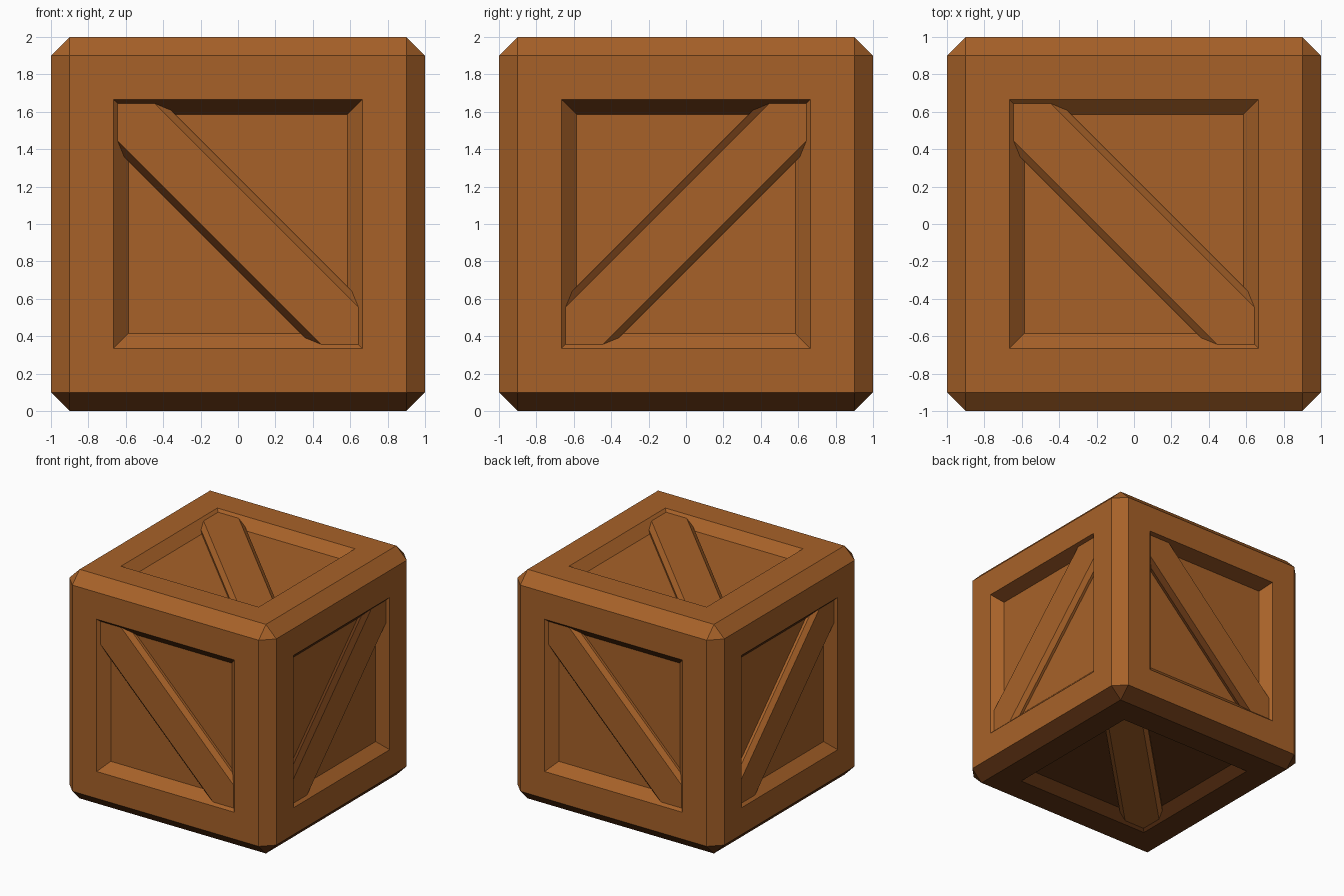
import bpy, bmesh, math
from mathutils import Vector, Matrix

if "Cube" in bpy.data.objects:
    bpy.data.objects.remove(bpy.data.objects["Cube"])


def material(name, rgb):
    mat = bpy.data.materials.new(name)
    mat.diffuse_color = (*rgb, 1)
    mat.use_nodes = True
    mat.node_tree.nodes["Principled BSDF"].inputs["Base Color"].default_value = mat.diffuse_color
    return mat


wood = material("brown_wood", (0.387, 0.121, 0.0215))
dark = material("dark_underside_wood", (0.125, 0.036, 0.007))

OPEN = 0.665    # half-size of each panel opening
DEPTH = 0.08    # depth of the recess, walls slope at 45 degrees


def add_object(name, bm):
    bmesh.ops.recalc_face_normals(bm, faces=bm.faces[:])
    bm.normal_update()
    # Faces that point downward use the dark wood
    for f in bm.faces:
        f.material_index = 1 if f.normal.z < -0.1 else 0
    mesh = bpy.data.meshes.new(name)
    bm.to_mesh(mesh)
    bm.free()
    mesh.materials.append(wood)
    mesh.materials.append(dark)
    obj = bpy.data.objects.new(name, mesh)
    obj.location.z = 1
    bpy.context.collection.objects.link(obj)
    return obj


# Crate body: chamfered cube with a sloped recess in every side
bm = bmesh.new()
bmesh.ops.create_cube(bm, size=2)
bmesh.ops.bevel(bm, geom=bm.edges[:], offset=0.1, offset_type='OFFSET',
                segments=1, profile=0.5, affect='EDGES')
sides = [f for f in bm.faces if f.calc_area() > 2]
bmesh.ops.inset_individual(bm, faces=sides, thickness=0.9 - OPEN,
                           use_even_offset=True)
bmesh.ops.inset_individual(bm, faces=sides, thickness=DEPTH, depth=-DEPTH,
                           use_even_offset=True)
add_object("crate_body", bm)


# Diagonal brace: chamfered bar trimmed to the sloped recess walls
def brace(name, right, up):
    bm = bmesh.new()
    profile = [(-0.177, 0.92), (-0.177, 0.943), (-0.1414, 0.978),
               (0.1414, 0.978), (0.177, 0.943), (0.177, 0.92)]
    along = Vector((1, -1, 0)).normalized()
    across = Vector((1, 1, 0)).normalized()
    face = bm.faces.new([bm.verts.new(across * s + Vector((0, 0, w)) - along * 1.1)
                         for s, w in profile])
    ext = bmesh.ops.extrude_face_region(bm, geom=[face])
    bmesh.ops.translate(bm, vec=along * 2.2,
                        verts=[g for g in ext["geom"] if isinstance(g, bmesh.types.BMVert)])
    for i in range(4):
        out = Matrix.Rotation(i * math.pi / 2, 3, 'Z') @ Vector((1, 0, 0))
        cut = bmesh.ops.bisect_plane(
            bm, geom=bm.verts[:] + bm.edges[:] + bm.faces[:],
            plane_co=out * (OPEN + 0.001) + Vector((0, 0, 1)),
            plane_no=out - Vector((0, 0, 1)), clear_outer=True)
        rim = [g for g in cut["geom_cut"] if isinstance(g, bmesh.types.BMEdge)]
        bmesh.ops.holes_fill(bm, edges=rim, sides=0)
    r, u = Vector(right), Vector(up)
    bm.transform(Matrix((r, u, r.cross(u))).transposed().to_4x4())
    add_object(name, bm)


brace("front_brace", (1, 0, 0), (0, 0, 1))
brace("back_brace", (-1, 0, 0), (0, 0, 1))
brace("right_brace", (0, 0, 1), (0, -1, 0))
brace("left_brace", (0, 0, 1), (0, 1, 0))
brace("top_brace", (1, 0, 0), (0, 1, 0))
brace("bottom_brace", (1, 0, 0), (0, -1, 0))
